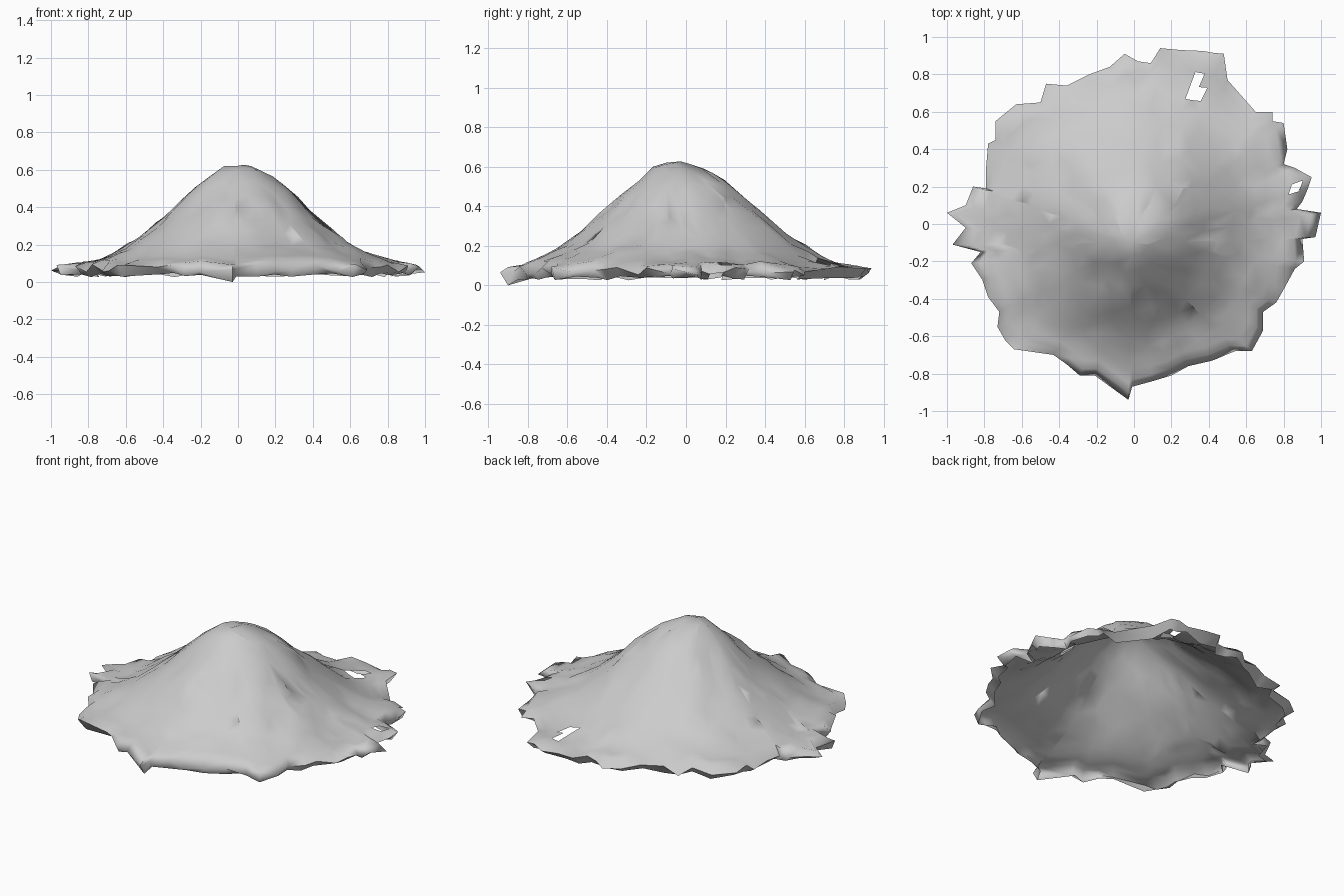
import bpy, bmesh, math, random
from mathutils import Vector, noise

if "Cube" in bpy.data.objects:
    bpy.data.objects.remove(bpy.data.objects["Cube"])

random.seed(4)

# Ragged plan outline, counter-clockwise from the right
OUTLINE = [
    (1.0, .06), (.87, .08), (.90, .12), (.93, .19), (.95, .25), (.86, .30), (.80, .32), (.82, .40),
    (.80, .54), (.74, .55), (.74, .60), (.65, .60), (.50, .77), (.48, .91), (.425, .915), (.37, .925),
    (.25, .93), (.14, .94), (.09, .86), (.02, .87), (-.05, .91), (-.13, .84), (-.24, .80),
    (-.36, .74), (-.47, .75), (-.50, .65), (-.63, .64), (-.74, .55), (-.74, .45), (-.78, .43),
    (-.79, .31), (-.79, .19), (-.86, .20), (-.90, .10), (-1.0, .06), (-.90, -.02), (-.97, -.11),
    (-.82, -.15), (-.87, -.21), (-.81, -.30), (-.78, -.39), (-.72, -.47), (-.73, -.55),
    (-.69, -.62), (-.64, -.67), (-.43, -.70), (-.36, -.75), (-.29, -.81), (-.21, -.81),
    (-.03, -.94), (-.01, -.87), (.10, -.84), (.20, -.81), (.29, -.76), (.42, -.73), (.54, -.68),
    (.63, -.68), (.69, -.57), (.69, -.47), (.76, -.42), (.80, -.35), (.86, -.24), (.91, -.20),
    (.90, -.08), (.97, -.07)]
# Height against distance from the middle
PROFILE = [(0, .605), (.1, .59), (.2, .545), (.3, .455), (.4, .36), (.5, .277), (.6, .2),
           (.7, .147), (.8, .11), (.9, .095), (1.1, .09)]
RINGS = [.1, .2, .3, .4, .5, .6, .68, .75, .82, .89, .95]
CENTRE = (-.01, -.1)
HOLES = [(.29, .36, .68, .83), (.84, .90, .15, .225)]  # x min, x max, y min, y max


def height(x, y):
    d = math.hypot(x - .015, y + .01)
    for (d0, z0), (d1, z1) in zip(PROFILE, PROFILE[1:]):
        if d <= d1:
            z = z0 + (z1 - z0) * (d - d0) / (d1 - d0)
            break
    # peak leans to the front, front ledge, lumpy surface
    z += .045 * math.exp(-((x + .01) ** 2 + (y + .1) ** 2) / .012)
    z += .03 * math.exp(-((x + .1) ** 2 / .05 + (y + .4) ** 2 / .012))
    bump = noise.noise(Vector((x * 4, y * 4, 1.3))) + noise.noise(Vector((x * 9, y * 9, 5)))
    return z + bump * .02 * min(1, d / .25)


bm = bmesh.new()
top = bm.verts.new((*CENTRE, .62))

# Rings of the slope, jittered so the facets are irregular
rings = []
for f in RINGS:
    ring = []
    for ox, oy in OUTLINE:
        g = f + (random.uniform(-.025, .025) if f < .7 else 0)
        x = CENTRE[0] + (ox - CENTRE[0]) * g
        y = CENTRE[1] + (oy - CENTRE[1]) * g
        ring.append(bm.verts.new((x, y, height(x, y))))
    rings.append(ring)
slope = [top] + [v for ring in rings[:7] for v in ring]

# Torn rim, then a crumpled edge tucked underneath
rings.append([bm.verts.new((x, y, random.uniform(.05, .095))) for x, y in OUTLINE])
rings.append([bm.verts.new((x * k, y * k, random.uniform(.025, .05)))
              for x, y in OUTLINE for k in [random.uniform(.93, .98)]])
min(rings[-1], key=lambda v: v.co.y).co.z = 0.0

n = len(OUTLINE)
for i in range(n):
    j = (i + 1) % n
    bm.faces.new((top, rings[0][i], rings[0][j]))
    for a, b in zip(rings, rings[1:]):
        bm.faces.new((a[i], b[i], b[j], a[j]))

# Small holes near the rim
gone = []
for face in bm.faces:
    c = face.calc_center_median()
    if any(x0 < c.x < x1 and y0 < c.y < y1 for x0, x1, y0, y1 in HOLES):
        gone.append(face)
bmesh.ops.delete(bm, geom=gone, context='FACES')

# Thin out the crowded middle into coarse triangles
bmesh.ops.remove_doubles(bm, verts=[v for v in slope if v.is_valid], dist=.05)
bmesh.ops.triangulate(bm, faces=bm.faces[:])
bmesh.ops.recalc_face_normals(bm, faces=bm.faces[:])
if sum(f.normal.z for f in bm.faces) < 0:
    bmesh.ops.reverse_faces(bm, faces=bm.faces[:])

mesh = bpy.data.meshes.new("mound")
bm.to_mesh(mesh)
bm.free()
mound = bpy.data.objects.new("mound", mesh)
bpy.context.collection.objects.link(mound)
bpy.context.view_layer.objects.active = mound
mound.select_set(True)
bpy.ops.object.shade_smooth_by_angle(angle=math.radians(80))
